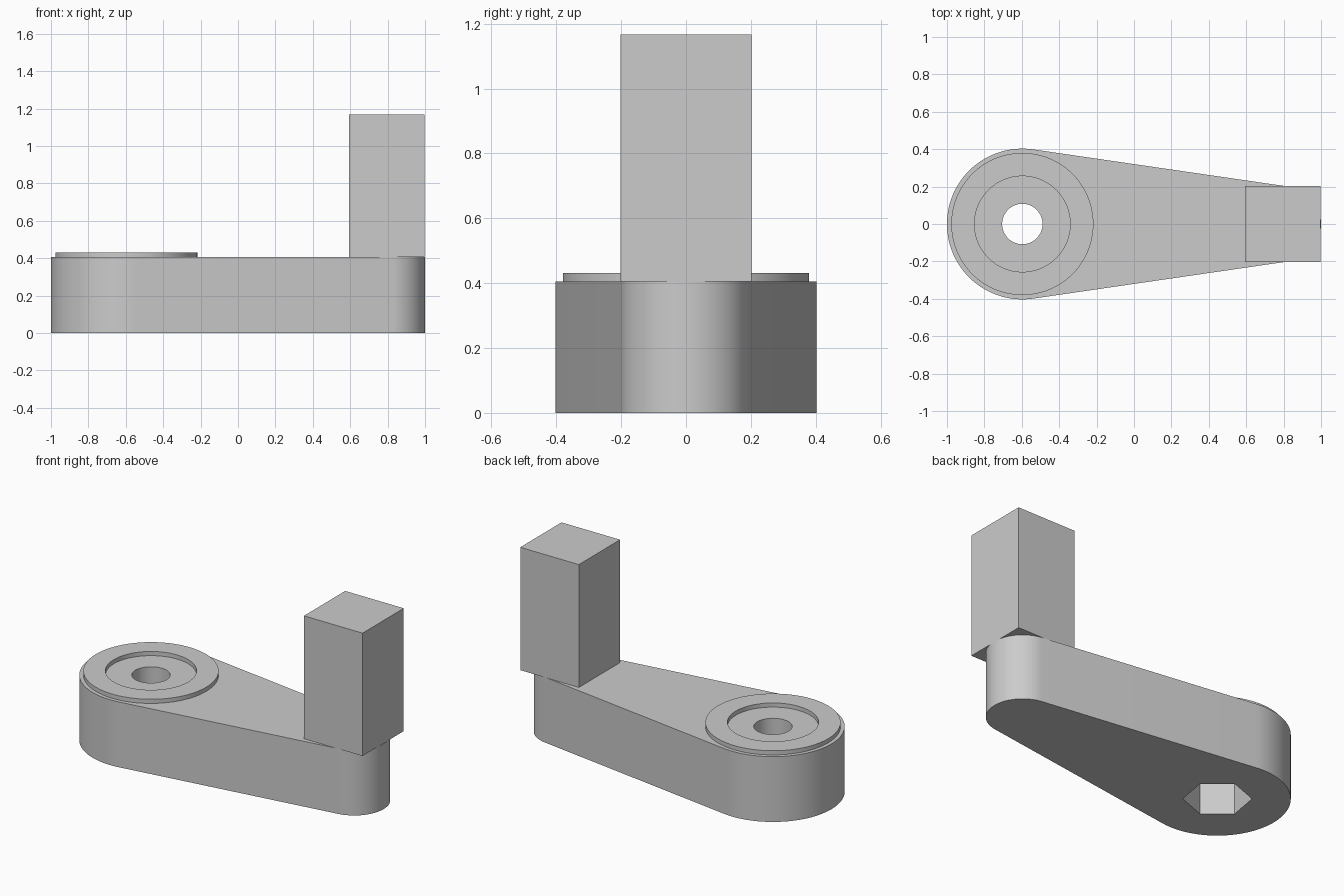
import bpy, bmesh, math

old = bpy.data.objects.get("Cube")
if old:
    bpy.data.objects.remove(old, do_unlink=True)

HUB_X, HUB_R = -0.597, 0.403
TIP_X, TIP_R = 0.798, 0.202
ARM_TOP = 0.405

grey = bpy.data.materials.new("plain grey")
grey.use_nodes = True
grey.diffuse_color = (0.6, 0.6, 0.6, 1)
grey.node_tree.nodes["Principled BSDF"].inputs["Base Color"].default_value = (0.6, 0.6, 0.6, 1)


def arc(cx, r, start, end, steps):
    """Points along an arc centred on (cx, 0), both ends included."""
    angles = [start + (end - start) * i / steps for i in range(steps + 1)]
    return [(cx + r * math.cos(a), r * math.sin(a)) for a in angles]


def circle(cx, r, sides, turn=0.0):
    return arc(cx, r, turn, turn + math.tau, sides)[:-1]


def prism(name, outline, low, high):
    """Extrude a flat outline from one height to another."""
    bm = bmesh.new()
    base = bm.faces.new([bm.verts.new((x, y, low)) for x, y in outline])
    grown = bmesh.ops.extrude_face_region(bm, geom=[base])["geom"]
    top = [v for v in grown if isinstance(v, bmesh.types.BMVert)]
    bmesh.ops.translate(bm, verts=top, vec=(0, 0, high - low))
    bmesh.ops.recalc_face_normals(bm, faces=bm.faces)
    mesh = bpy.data.meshes.new(name)
    bm.to_mesh(mesh)
    bm.free()
    mesh.materials.append(grey)
    obj = bpy.data.objects.new(name, mesh)
    bpy.context.collection.objects.link(obj)
    return obj


def activate(obj):
    bpy.ops.object.select_all(action="DESELECT")
    obj.select_set(True)
    bpy.context.view_layer.objects.active = obj


def cut(obj, cutter):
    """Subtract the cutter for good, then discard it."""
    cutter.hide_render = True
    mod = obj.modifiers.new("cut", "BOOLEAN")
    mod.operation = "DIFFERENCE"
    mod.solver = "EXACT"
    mod.object = cutter
    activate(obj)
    bpy.ops.object.modifier_apply(modifier=mod.name)
    bpy.data.objects.remove(cutter, do_unlink=True)


# Tapered arm: two round ends joined by tangent sides
tangent = math.acos((HUB_R - TIP_R) / (TIP_X - HUB_X))
outline = arc(HUB_X, HUB_R, tangent, math.tau - tangent, 64)
outline += arc(TIP_X, TIP_R, -tangent, tangent, 48)
arm = prism("crank_arm", outline, 0, ARM_TOP)

# Hexagonal pocket underneath, round bolt hole through the rest
cut(arm, prism("hex_cutter", circle(HUB_X, 0.19, 6, math.radians(20)), -0.1, 0.2))
cut(arm, prism("hole_cutter", circle(HUB_X, 0.108, 64), 0.1, 0.6))

# Raised ring around the hole
ring = prism("hub_ring", circle(HUB_X, 0.38, 96), ARM_TOP, 0.431)
cut(ring, prism("ring_cutter", circle(HUB_X, 0.256, 96), 0.3, 0.6))

# Upright square handle
handle = prism("handle", [(0.594, -0.202), (0.996, -0.202), (0.996, 0.202), (0.594, 0.202)],
               ARM_TOP, 1.167)

for part in (arm, ring):
    activate(part)
    bpy.ops.object.shade_smooth_by_angle(angle=math.radians(20))
